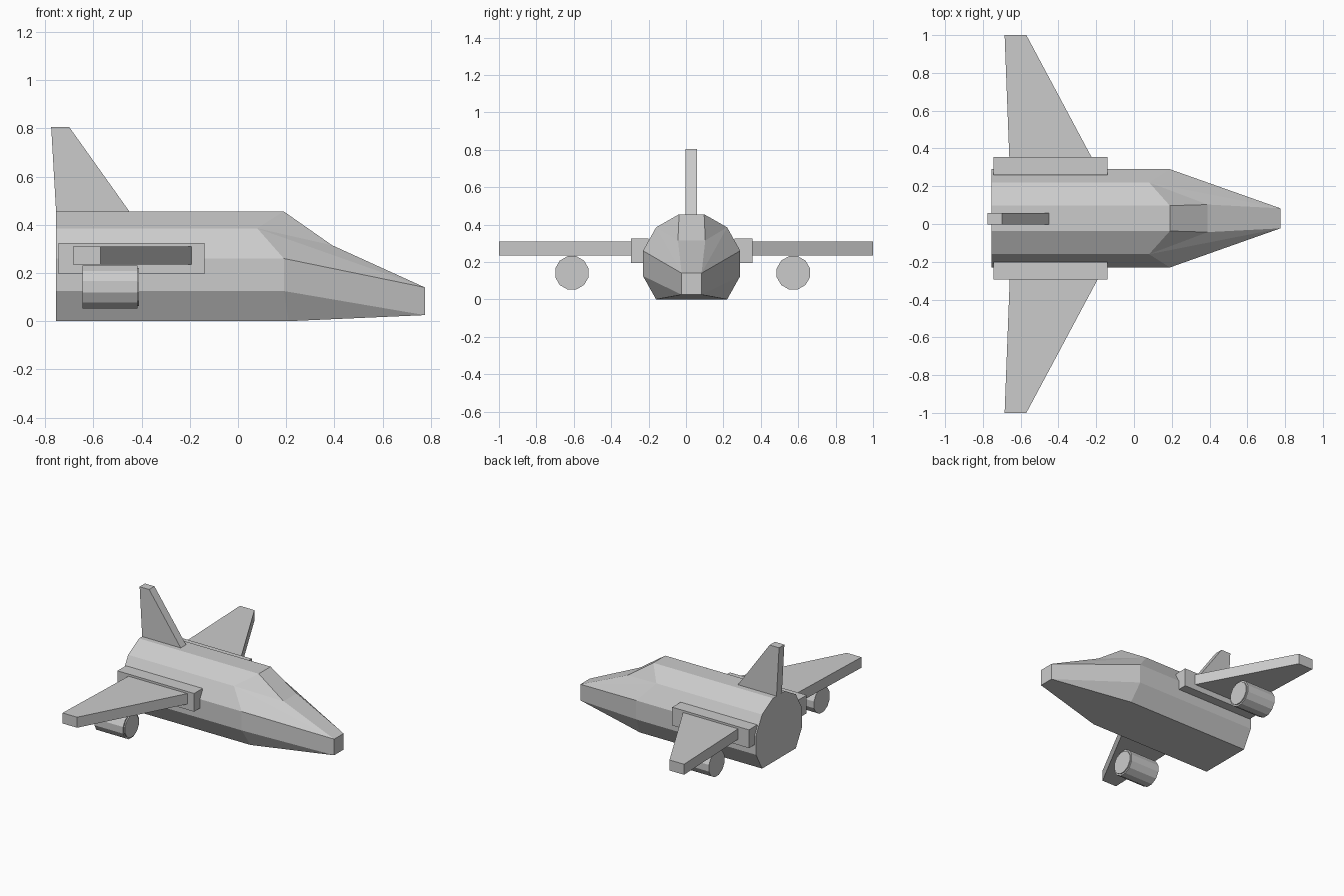
import bpy, bmesh, math
from mathutils import Matrix

if "Cube" in bpy.data.objects:
    bpy.data.objects.remove(bpy.data.objects["Cube"])

CY = 0.03  # fuselage centre line


def finish(name, bm):
    bmesh.ops.recalc_face_normals(bm, faces=bm.faces)
    me = bpy.data.meshes.new(name)
    bm.to_mesh(me)
    bm.free()
    ob = bpy.data.objects.new(name, me)
    bpy.context.collection.objects.link(ob)
    return ob


def prism(name, bottom, top):
    """Solid between two matching 3D outlines."""
    bm = bmesh.new()
    a = [bm.verts.new(p) for p in bottom]
    b = [bm.verts.new(p) for p in top]
    bm.faces.new(a)
    bm.faces.new(b)
    n = len(a)
    for i in range(n):
        j = (i + 1) % n
        bm.faces.new((a[i], a[j], b[j], b[i]))
    return finish(name, bm)


# Fuselage: half section (y, z, x of front end), mirrored, with a faceted nose
section = [(.067, .455, .19), (.19, .385, .08), (.26, .26, .19),
           (.26, .125, .19), (.19, 0, .21)]
bm = bmesh.new()
sides = []
for s in (1, -1):
    V = lambda x, y, z: bm.verts.new((x, CY + s * y, z))
    rear = [V(-.755, y, z) for y, z, x in section]
    a = [V(x, y, z) for y, z, x in section]
    brow, t0, t1 = V(.39, .073, .315), V(.775, .053, .14), V(.775, .053, .025)
    for i in range(4):
        bm.faces.new((rear[i], rear[i + 1], a[i + 1], a[i]))
    for f in ((a[0], a[1], brow), (a[1], t0, brow), (a[1], a[2], t0),
              (a[2], a[3], t1, t0), (a[3], a[4], t1)):
        bm.faces.new(f)
    sides.append((rear, [rear[0], a[0], brow, t0, t1, a[4], rear[4]]))
(r1, c1), (r2, c2) = sides
for i in range(6):
    bm.faces.new((c1[i], c1[i + 1], c2[i + 1], c2[i]))
bm.faces.new(r1 + r2[::-1])
finish("fuselage", bm)

for s, side in ((1, "left"), (-1, "right")):
    # Wing root fairing
    rect = [(-.745, .195), (-.14, .195), (-.14, .325), (-.745, .325)]
    prism(side + "_wing_root", [(x, CY + s * .23, z) for x, z in rect],
          [(x, CY + s * .325, z) for x, z in rect])

    # Swept wing
    plan = [(-.657, .27), (-.18, .27), (-.57, 1), (-.685, 1)]
    prism(side + "_wing", [(x, s * y, .235) for x, y in plan],
          [(x, s * y, .31) for x, y in plan])

    # Engine with a slightly smaller front disc
    bm = bmesh.new()
    for x0, x1, r in ((-.645, -.418, .092), (-.42, -.41, .081)):
        place = (Matrix.Translation(((x0 + x1) / 2, s * .592 - .018, .142))
                 @ Matrix.Rotation(math.pi / 2, 4, 'Y')
                 @ Matrix.Rotation(math.pi / 12, 4, 'Z'))
        bmesh.ops.create_cone(bm, cap_ends=True, segments=12, radius1=r,
                              radius2=r, depth=x1 - x0, matrix=place)
    finish(side + "_engine", bm)

# Tail fin
fin = [(-.754, .44), (-.44, .44), (-.70, .805), (-.775, .805)]
prism("tail_fin", [(x, -.002, z) for x, z in fin], [(x, .058, z) for x, z in fin])
